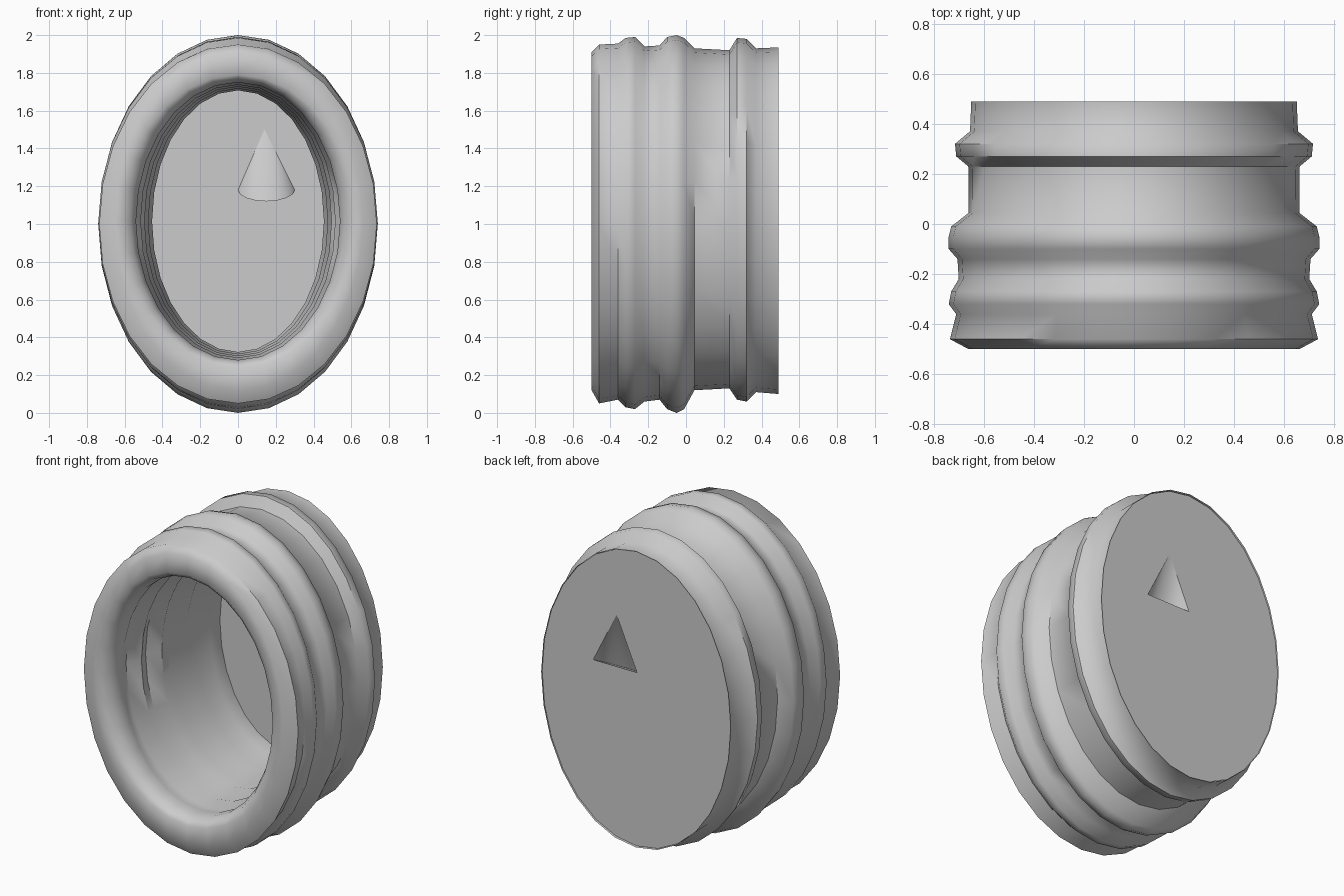
import bpy, bmesh
from math import sin, cos, pi, radians

if "Cube" in bpy.data.objects:
    bpy.data.objects.remove(bpy.data.objects["Cube"])

SIDES = 28


def make_object(name, bm, angle):
    mesh = bpy.data.meshes.new(name)
    bm.to_mesh(mesh)
    bm.free()
    obj = bpy.data.objects.new(name, mesh)
    bpy.context.collection.objects.link(obj)
    bpy.ops.object.select_all(action='DESELECT')
    obj.select_set(True)
    bpy.context.view_layer.objects.active = obj
    bpy.ops.object.shade_smooth_by_angle(angle=radians(angle))
    return obj


def ring(bm, y, rx, top, bottom):
    mid, rz = (top + bottom) / 2, (top - bottom) / 2
    return [bm.verts.new((rx * cos(2 * pi * i / SIDES), y,
                          mid + rz * sin(2 * pi * i / SIDES)))
            for i in range(SIDES)]


# Outer ribbed profile: y, half width, top, bottom
outer = [
    (-.50, .66, 1.91, .12), (-.46, .735, 1.95, .05), (-.36, .71, 1.955, .07),
    (-.32, .74, 1.985, .03), (-.27, .73, 1.99, .02), (-.22, .70, 1.94, .06),
    (-.14, .705, 1.945, .07), (-.10, .74, 1.99, .02), (-.05, .74, 2.0, 0),
    (-.01, .73, 1.985, .02), (.045, .66, 1.93, .12), (.23, .662, 1.92, .13),
    (.27, .71, 1.985, .07), (.32, .715, 1.98, .06), (.37, .655, 1.93, .11),
    (.49, .65, 1.935, .10)]

# Inner ribbed bore, narrowing toward the back: y, half width
bore = [(-.50, .62), (-.475, .57), (-.42, .54), (-.36, .54), (-.29, .565),
        (-.21, .515), (-.12, .55), (-.04, .495), (.07, .53), (.17, .475),
        (.28, .505), (.38, .455), (.48, .46)]

# Ribbed sleeve wall with its rounded front lip
bm = bmesh.new()
rings = [ring(bm, *p) for p in reversed(outer)]
for y, rx in bore:
    rz = .5 * rx + .465
    rings.append(ring(bm, y, rx, 1.015 + rz, 1.015 - rz))
for a, b in zip(rings, rings[1:]):
    for i in range(SIDES):
        j = (i + 1) % SIDES
        bm.faces.new((a[i], a[j], b[j], b[i]))
bmesh.ops.recalc_face_normals(bm, faces=bm.faces)
make_object("ribbed_sleeve", bm, 50)

# Thin back panel, with a half-cone dent pressed inward
bm = bmesh.new()
Y = .48
rim = ring(bm, Y, .65, 1.93, .105)
apex = bm.verts.new((.14, Y, 1.50))
arc = [bm.verts.new((.15 - .15 * cos(pi * i / 8), Y - .12 * sin(pi * i / 8),
                     1.18 - .06 * sin(pi * i / 8))) for i in range(9)]
edges = [bm.edges.new((rim[i], rim[(i + 1) % SIDES])) for i in range(SIDES)]
edges += [bm.edges.new(p) for p in
          ((apex, arc[0]), (arc[0], arc[-1]), (arc[-1], apex))]
bmesh.ops.triangle_fill(bm, edges=edges, use_beauty=True, normal=(0, 1, 0))
for f in list(bm.faces):
    if set(f.verts) == {apex, arc[0], arc[-1]}:
        bm.faces.remove(f)
for a, b in zip(arc, arc[1:]):
    bm.faces.new((apex, a, b))
bm.faces.new(arc)
bmesh.ops.recalc_face_normals(bm, faces=bm.faces)
make_object("back_panel", bm, 30)
